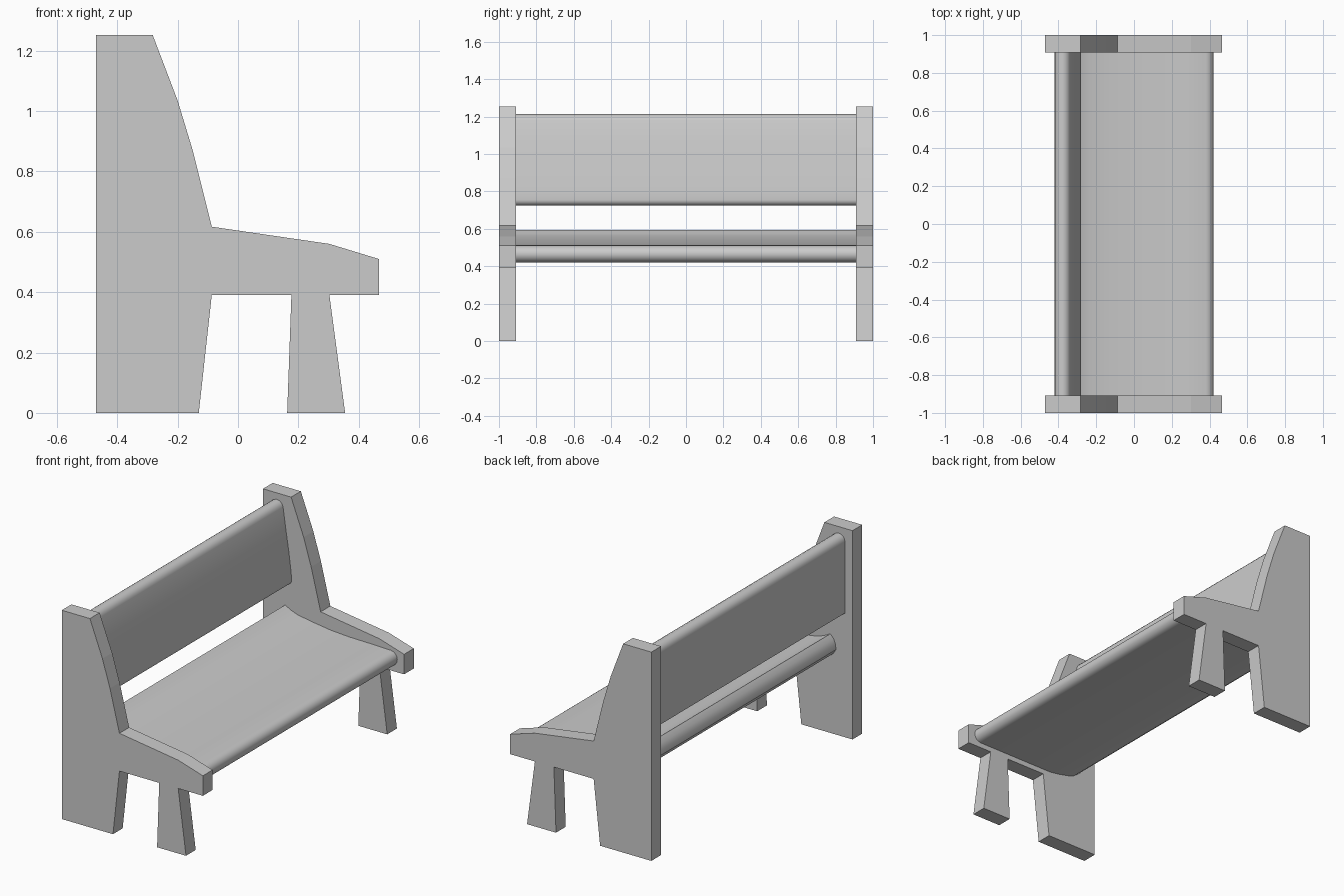
import bpy, bmesh, math

if "Cube" in bpy.data.objects:
    bpy.data.objects.remove(bpy.data.objects["Cube"])


def arc(cx, cz, r, a0, a1, n=8):
    """Points on a circular arc in the x-z plane, angles in degrees."""
    return [(cx + r * math.cos(math.radians(a0 + (a1 - a0) * i / n)),
             cz + r * math.sin(math.radians(a0 + (a1 - a0) * i / n)))
            for i in range(n + 1)]


def extrude_profile(name, profile, y0, y1, smooth=False):
    """Closed x-z profile extruded along y."""
    bm = bmesh.new()
    face = bm.faces.new([bm.verts.new((x, y0, z)) for x, z in profile])
    ext = bmesh.ops.extrude_face_region(bm, geom=[face])
    for v in ext["geom"]:
        if isinstance(v, bmesh.types.BMVert):
            v.co.y = y1
    if not any(f for f in bm.faces if all(abs(v.co.y - y0) < 1e-6 for v in f.verts)):
        bm.faces.new([v for v in bm.verts if abs(v.co.y - y0) < 1e-6])
    bmesh.ops.recalc_face_normals(bm, faces=bm.faces[:])
    mesh = bpy.data.meshes.new(name)
    bm.to_mesh(mesh)
    bm.free()
    obj = bpy.data.objects.new(name, mesh)
    bpy.context.collection.objects.link(obj)
    if smooth:
        bpy.ops.object.select_all(action='DESELECT')
        obj.select_set(True)
        bpy.context.view_layer.objects.active = obj
        bpy.ops.object.shade_smooth_by_angle(angle=math.radians(30))
    return obj


# Side panel with both legs, armrest and back upright, mirrored to the other end
panel = [(-0.47, 0), (-0.13, 0), (-0.087, 0.39), (0.177, 0.39), (0.163, 0),
         (0.355, 0), (0.303, 0.39), (0.467, 0.39), (0.467, 0.51), (0.303, 0.56),
         (-0.087, 0.617), (-0.15, 0.87), (-0.2, 1.035), (-0.283, 1.253),
         (-0.47, 1.253)]
side = extrude_profile("side_panels", panel, -1.0, -0.908)
mirror = side.modifiers.new("mirror", 'MIRROR')
mirror.use_axis = (False, True, False)

# Seat: rolled front edge, dished top, raised rear lip
seat = arc(0.377, 0.466, 0.045, -90, 85) + [
    (0.28, 0.514), (0.1, 0.517), (-0.02, 0.525), (-0.13, 0.54), (-0.24, 0.558),
    (-0.285, 0.575), (-0.323, 0.595), (-0.345, 0.57), (-0.357, 0.54),
    (-0.36, 0.51), (-0.343, 0.482), (-0.315, 0.462), (-0.276, 0.447),
    (-0.2, 0.43), (-0.14, 0.421)]
extrude_profile("seat", seat, -0.91, 0.91, smooth=True)

# Backrest: upright rear, sloping front, rounded top and lower front edge
back = ([(-0.42, 0.745)] + arc(-0.378, 1.172, 0.042, 180, 10) +
        [(-0.318, 1.05), (-0.298, 0.92), (-0.283, 0.8)] +
        arc(-0.31, 0.755, 0.03, 0, -90, 6) + [(-0.37, 0.728)])
extrude_profile("backrest", back, -0.91, 0.91, smooth=True)
